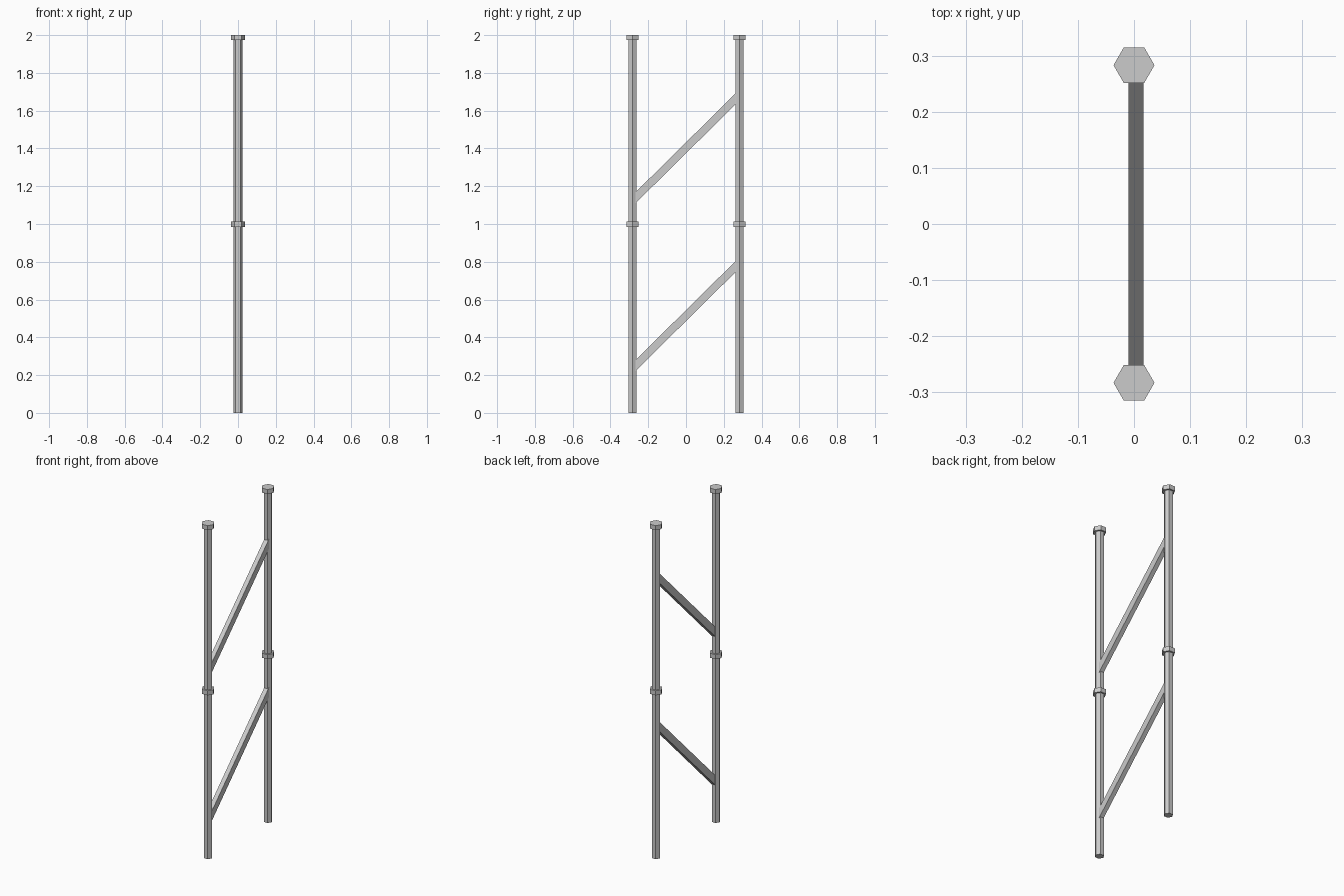
import bpy, bmesh, math

if "Cube" in bpy.data.objects:
    bpy.data.objects.remove(bpy.data.objects["Cube"])

POLE_Y = 0.283


def hex_prism(name, radius, y, z0, z1):
    bpy.ops.mesh.primitive_cylinder_add(vertices=6, radius=radius, depth=z1 - z0,
                                        location=(0, y, (z0 + z1) / 2),
                                        rotation=(0, 0, math.pi / 6))
    bpy.context.object.name = name


def brace(name, z_mid):
    # Rectangular profile swept diagonally between the poles, ends cut upright
    bm = bmesh.new()
    half, rise, t = 0.268, 0.265, 0.029
    side = [(-half, -rise - t), (half, rise - t), (half, rise + t), (-half, -rise + t)]
    face = bm.faces.new([bm.verts.new((-0.01, y, z_mid + z)) for y, z in side])
    ext = bmesh.ops.extrude_face_region(bm, geom=[face])["geom"]
    bmesh.ops.translate(bm, vec=(0.027, 0, 0),
                        verts=[v for v in ext if isinstance(v, bmesh.types.BMVert)])
    bmesh.ops.recalc_face_normals(bm, faces=bm.faces)
    mesh = bpy.data.meshes.new(name)
    bm.to_mesh(mesh)
    bm.free()
    bpy.context.collection.objects.link(bpy.data.objects.new(name, mesh))


# Upright poles with middle and top collars
for label, y in (("front", -POLE_Y), ("back", POLE_Y)):
    hex_prism(label + "_pole", 0.025, y, 0, 1.99)
    hex_prism(label + "_middle_collar", 0.0365, y, 0.985, 1.012)
    hex_prism(label + "_top_collar", 0.0365, y, 1.973, 2.0)

# Diagonal braces
brace("lower_brace", 0.515)
brace("upper_brace", 1.403)
